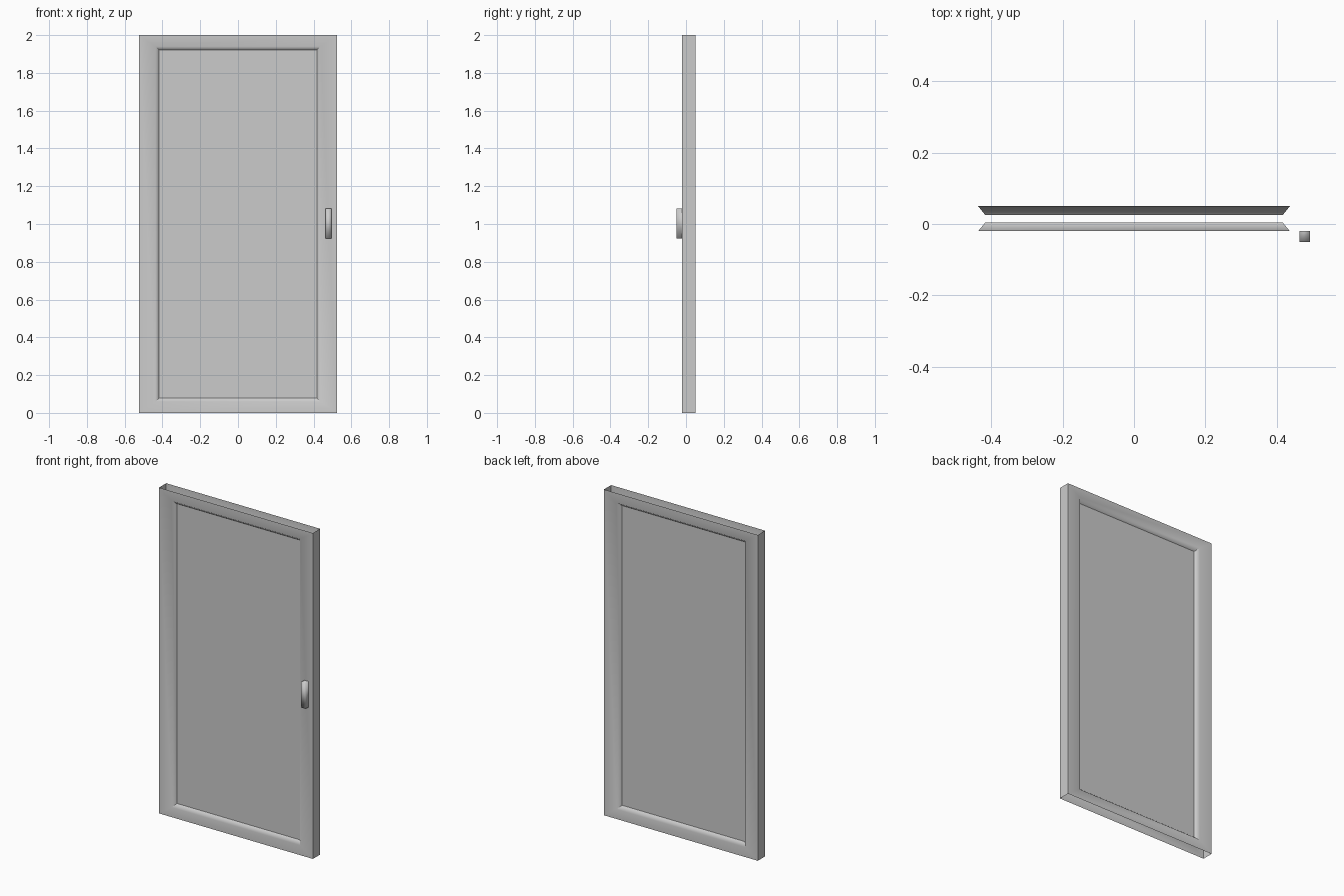
import bpy, bmesh
from math import radians

if "Cube" in bpy.data.objects:
    bpy.data.objects.remove(bpy.data.objects["Cube"])

W, H = 0.523, 2.0            # half width and height of the door
LIP = (0.437, 0.06)          # outer edge of bevel: half width, inset from top and bottom
PANE = (0.417, 0.08)         # inner edge of bevel
FRONT, BACK = -0.02, 0.05    # frame faces
PANE_FRONT, PANE_BACK = 0.004, 0.025


def rect(bm, half, inset, y):
    pts = [(-half, inset), (half, inset), (half, H - inset), (-half, H - inset)]
    return [bm.verts.new((x, y, z)) for x, z in pts]


def finish(name, bm, angle=None):
    mesh = bpy.data.meshes.new(name)
    bm.to_mesh(mesh)
    bm.free()
    ob = bpy.data.objects.new(name, mesh)
    bpy.context.collection.objects.link(ob)
    if angle:
        bpy.ops.object.select_all(action='DESELECT')
        ob.select_set(True)
        bpy.context.view_layer.objects.active = ob
        bpy.ops.object.shade_smooth_by_angle(angle=radians(angle))
    return ob


# hollow frame: beveled ring front and back, joined by side walls, open top and bottom
bm = bmesh.new()
outers = []
for y, pane_y, flip in ((FRONT, PANE_FRONT, False), (BACK, PANE_BACK, True)):
    loops = [rect(bm, W, 0, y), rect(bm, *LIP, y), rect(bm, *PANE, pane_y)]
    outers.append(loops[0])
    for a, b in zip(loops, loops[1:]):
        for i in range(4):
            j = (i + 1) % 4
            face = [a[i], a[j], b[j], b[i]]
            bm.faces.new(face[::-1] if flip else face)
f, b = outers
bm.faces.new((f[1], b[1], b[2], f[2]))
bm.faces.new((f[3], b[3], b[0], f[0]))
finish("door_frame", bm, 60)

# flat panes, front and back
for name, y, flip in (("front_pane", PANE_FRONT, False), ("back_pane", PANE_BACK, True)):
    bm = bmesh.new()
    v = rect(bm, *PANE, y)
    bm.faces.new(v[::-1] if flip else v)
    finish(name, bm)

# handle block, open where it meets the frame
bm = bmesh.new()
bmesh.ops.create_cube(bm, size=1)
bmesh.ops.delete(bm, geom=[p for p in bm.faces if p.normal.y > 0.5], context='FACES')
bmesh.ops.scale(bm, vec=(0.03, 0.03, 0.157), verts=bm.verts)
bmesh.ops.translate(bm, vec=(0.479, -0.035, 1.003), verts=bm.verts)
finish("handle", bm, 100)
